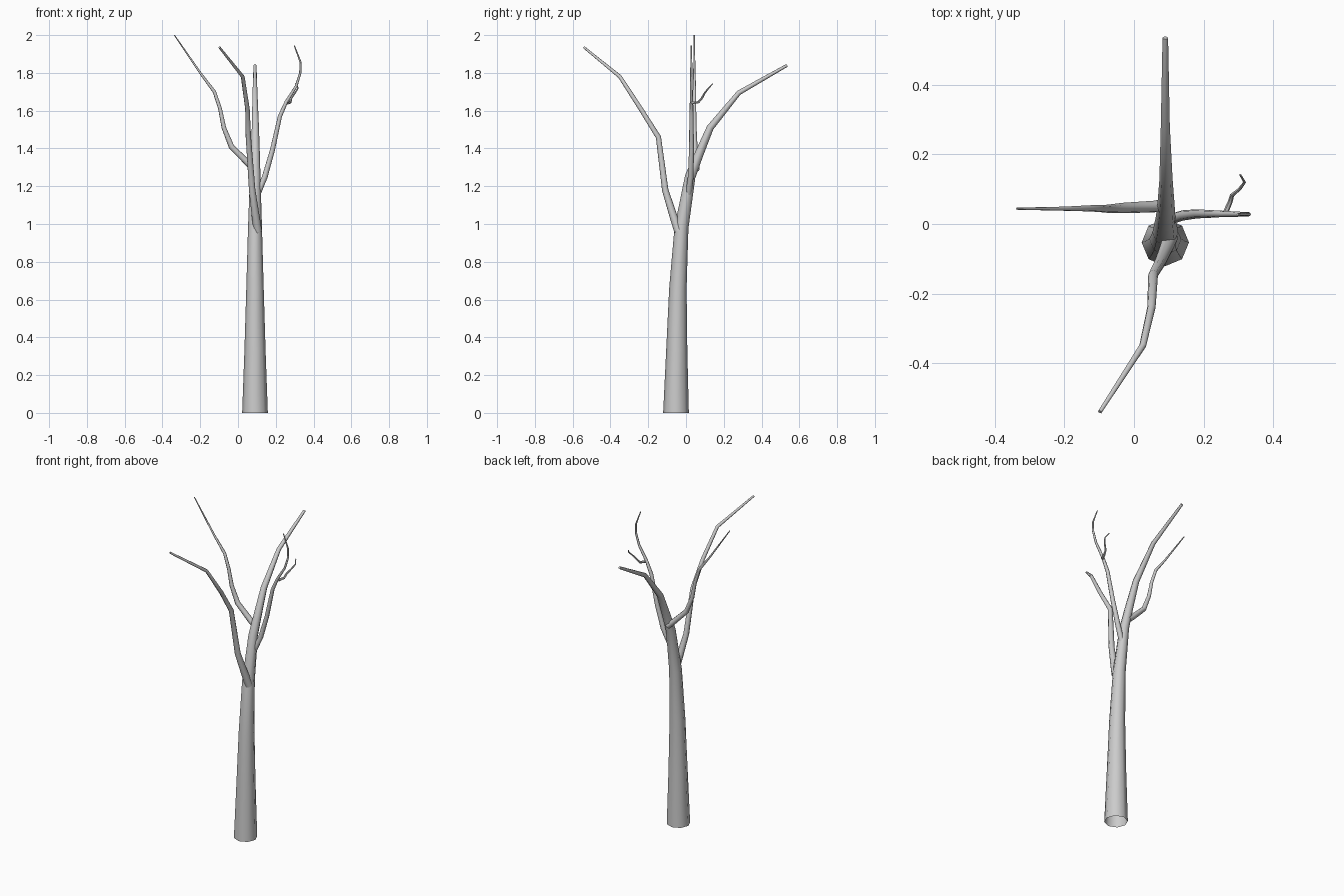
import bpy, bmesh, math
from mathutils import Vector


def limb(name, pts, sides=8):
    """Tapered tube through (x, y, z, radius) points, open at the root."""
    path = [Vector(p[:3]) for p in pts]
    bm = bmesh.new()
    side = Vector((1, 0, 0))
    rings = []
    for i, c in enumerate(path):
        a = (path[i] - path[i - 1]).normalized() if i else Vector()
        b = (path[i + 1] - path[i]).normalized() if i + 1 < len(path) else Vector()
        t = (a + b).normalized()
        if i == 0 and c.z == 0:
            t = Vector((0, 0, 1))  # trunk foot is cut level
        side = (side - t * side.dot(t)).normalized()
        other = t.cross(side)
        ring = []
        for k in range(sides):
            ang = 2 * math.pi * k / sides
            ring.append(bm.verts.new(c + pts[i][3] * (side * math.cos(ang) + other * math.sin(ang))))
        rings.append(ring)
    for lo, hi in zip(rings, rings[1:]):
        for k in range(sides):
            n = (k + 1) % sides
            bm.faces.new((lo[k], lo[n], hi[n], hi[k]))
    bm.faces.new(rings[-1])
    me = bpy.data.meshes.new(name)
    bm.to_mesh(me)
    bm.free()
    ob = bpy.data.objects.new(name, me)
    bpy.context.collection.objects.link(ob)
    bpy.context.view_layer.objects.active = ob
    bpy.ops.object.select_all(action='DESELECT')
    ob.select_set(True)
    bpy.ops.object.shade_smooth_by_angle(angle=math.radians(50))
    return ob


# trunk, leaning into the back bough
limb("trunk", [(0.09, -0.053, 0, 0.068), (0.09, -0.049, 0.33, 0.056),
               (0.09, -0.043, 0.66, 0.046), (0.09, -0.024, 0.98, 0.037),
               (0.091, 0.022, 1.25, 0.028), (0.092, 0.065, 1.36, 0.024),
               (0.092, 0.128, 1.51, 0.019), (0.09, 0.28, 1.695, 0.013),
               (0.09, 0.535, 1.84, 0.008)])

# front bough
limb("front_branch", [(0.105, -0.04, 0.96, 0.022), (0.095, -0.063, 1.03, 0.021),
                      (0.075, -0.11, 1.18, 0.017), (0.055, -0.146, 1.46, 0.014),
                      (0.05, -0.24, 1.61, 0.012), (0.025, -0.35, 1.78, 0.010),
                      (-0.098, -0.54, 1.935, 0.006)])

# left bough
limb("left_branch", [(0.09, 0.055, 1.29, 0.018), (0.055, 0.05, 1.32, 0.017),
                     (-0.035, 0.046, 1.41, 0.015), (-0.075, 0.044, 1.51, 0.012),
                     (-0.095, 0.044, 1.61, 0.010), (-0.125, 0.045, 1.70, 0.009),
                     (-0.20, 0.044, 1.80, 0.006), (-0.337, 0.044, 2.0, 0.003)])

# right bough and its twig
limb("right_branch", [(0.10, 0.012, 1.15, 0.016), (0.142, 0.025, 1.25, 0.015),
                      (0.182, 0.029, 1.39, 0.013), (0.222, 0.029, 1.57, 0.011),
                      (0.255, 0.029, 1.645, 0.009), (0.308, 0.028, 1.73, 0.007),
                      (0.33, 0.028, 1.80, 0.006), (0.33, 0.028, 1.86, 0.005),
                      (0.298, 0.028, 1.945, 0.003)])
limb("right_twig", [(0.262, 0.03, 1.64, 0.008), (0.277, 0.065, 1.645, 0.007),
                    (0.282, 0.083, 1.665, 0.006), (0.303, 0.10, 1.695, 0.005),
                    (0.318, 0.12, 1.72, 0.004), (0.305, 0.142, 1.743, 0.003)], 6)
